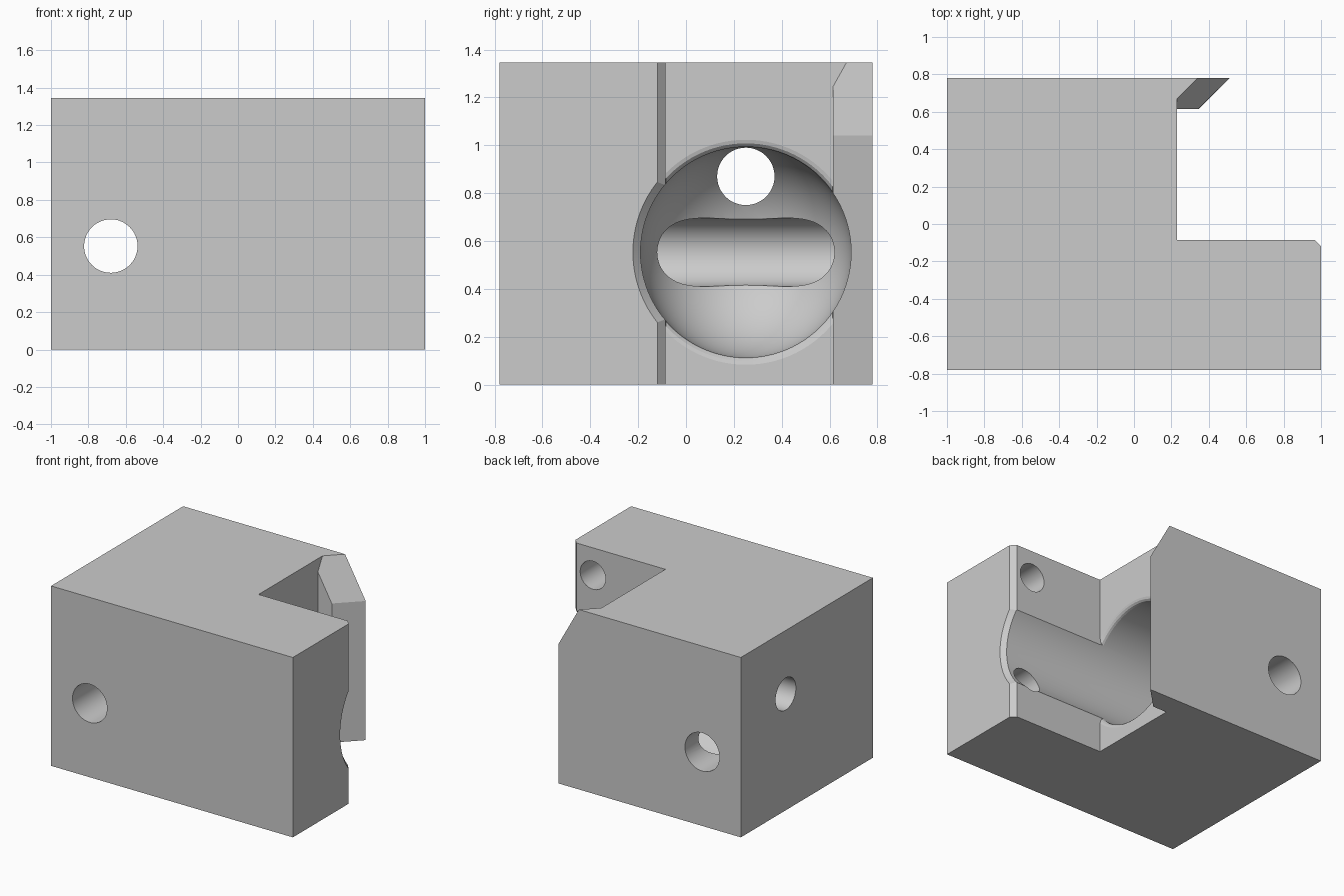
import bpy, bmesh, math
from mathutils import Vector

cube = bpy.data.objects.get("Cube")
if cube:
    bpy.data.objects.remove(cube, do_unlink=True)

H = 1.345                     # block height
HALF_Y = 0.78
NOTCH_X, NOTCH_Y = 0.23, -0.085
BORE_Y, BORE_Z, BORE_R = 0.25, 0.553, 0.44
TAU = 2 * math.pi


def finish(name, bm):
    bmesh.ops.remove_doubles(bm, verts=bm.verts, dist=1e-5)
    bmesh.ops.recalc_face_normals(bm, faces=bm.faces)
    mesh = bpy.data.meshes.new(name)
    bm.to_mesh(mesh)
    bm.free()
    ob = bpy.data.objects.new(name, mesh)
    bpy.context.collection.objects.link(ob)
    return ob


def prism(name, base, direction):
    bm = bmesh.new()
    face = bm.faces.new([bm.verts.new(p) for p in base])
    ext = bmesh.ops.extrude_face_region(bm, geom=[face])["geom"]
    moved = [v for v in ext if isinstance(v, bmesh.types.BMVert)]
    bmesh.ops.translate(bm, verts=moved, vec=direction)
    if not any(f is face for f in bm.faces if f.is_valid):
        bmesh.ops.holes_fill(bm, edges=[e for e in bm.edges if e.is_boundary])
    return finish(name, bm)


def revolve(name, profile, origin, axis, steps=96):
    """Spin (distance along axis, radius) points around an axis."""
    axis, origin = Vector(axis), Vector(origin)
    side = axis.orthogonal().normalized()
    bm = bmesh.new()
    vs = [bm.verts.new(origin + axis * a + side * r) for a, r in profile]
    es = [bm.edges.new(pair) for pair in zip(vs, vs[1:])]
    bmesh.ops.spin(bm, geom=vs + es, cent=origin, axis=axis, angle=TAU,
                   steps=steps, use_duplicate=False)
    return finish(name, bm)


def drill(name, start, axis, length, radius):
    return revolve(name, [(0, 0), (0, radius), (length, radius), (length, 0)],
                   start, axis, 48)


def clip(ob, point, normal):
    """Remove the part of a cutter lying on the normal's side."""
    bm = bmesh.new()
    bm.from_mesh(ob.data)
    bmesh.ops.bisect_plane(bm, geom=bm.verts[:] + bm.edges[:] + bm.faces[:],
                           plane_co=point, plane_no=normal, clear_outer=True)
    bmesh.ops.holes_fill(bm, edges=[e for e in bm.edges if e.is_boundary])
    bmesh.ops.recalc_face_normals(bm, faces=bm.faces)
    bm.to_mesh(ob.data)
    bm.free()


# Block with open notch, chamfered front arm and angled rear lip
plan = [(-1, -HALF_Y), (1, -HALF_Y), (1, -0.12), (0.965, NOTCH_Y),
        (NOTCH_X, NOTCH_Y), (NOTCH_X, 0.615), (0.345, 0.615),
        (0.51, HALF_Y), (-1, HALF_Y)]
block = prism("notched_block", [(x, y, 0) for x, y in plan], (0, 0, H))

cutters = []

# Slope on the top of the rear lip, running parallel to its angled wall
slope = 1.79


def lip_point(q, t):
    w = -0.44 + q
    return ((t + w) / 2, (t - w) / 2)


section = [(-0.056, H + 0.1), (0.3, H - 0.3 * slope), (0.3, H + 0.1)]
lip_cut = prism("lip_slope_cutter",
                [(*lip_point(q, 0.7), z) for q, z in section], (0.45, 0.45, 0))
clip(lip_cut, (NOTCH_X, 0, 0), (-1, 0, 0))
clip(lip_cut, (0, 0.6, 0), (0, -1, 0))
cutters.append(lip_cut)

# Main bore with a domed end and a chamfered mouth
dome = [(-0.3 - BORE_R * math.cos(i * math.pi / 40),
         BORE_R * math.sin(i * math.pi / 40)) for i in range(21)]
dome[0] = (-0.3 - BORE_R, 0)
cutters.append(revolve("bore_cutter",
                       dome + [(0.968, BORE_R), (1.05, BORE_R + 0.082), (1.05, 0)],
                       (0, BORE_Y, BORE_Z), (1, 0, 0)))

# Rounded bore edge on the notch wall
f = 0.03
flare = [(NOTCH_X - f + f * math.sin(a), BORE_R + f - f * math.cos(a))
         for a in (i * math.pi / 6 for i in range(4))]
flare_cut = revolve("bore_edge_cutter",
                    [(0.1, 0), (0.1, BORE_R - 0.01), (NOTCH_X - f, BORE_R - 0.01)]
                    + flare + [(0.27, BORE_R + f), (0.27, 0)],
                    (0, BORE_Y, BORE_Z), (1, 0, 0))
clip(flare_cut, (0, NOTCH_Y + 0.002, 0), (0, -1, 0))
clip(flare_cut, (0, 0.613, 0), (0, 1, 0))
cutters.append(flare_cut)

# Cross hole through front and back, and side hole into the bore
cutters.append(drill("cross_hole_cutter", (-0.68, -1, BORE_Z), (0, 1, 0), 2, 0.143))
cutters.append(drill("side_hole_cutter", (-1.2, BORE_Y, 0.87), (1, 0, 0), 1.2, 0.12))

# Two blind holes in the inner face of the front arm
for z in (1.14, 0.36):
    cutters.append(drill("arm_hole_cutter", (0.83, 0.05, z), (0, -1, 0), 0.55, 0.105))

# Cut, then discard the cutters
bpy.ops.object.select_all(action='DESELECT')
bpy.context.view_layer.objects.active = block
block.select_set(True)
for cutter in cutters:
    cutter.hide_render = True
    mod = block.modifiers.new(cutter.name, 'BOOLEAN')
    mod.operation = 'DIFFERENCE'
    mod.solver = 'EXACT'
    mod.object = cutter
    bpy.ops.object.modifier_apply(modifier=mod.name)
for cutter in cutters:
    bpy.data.objects.remove(cutter, do_unlink=True)

# Single grey material
grey = bpy.data.materials.new("light_grey")
grey.use_nodes = True
colour = (0.6, 0.6, 0.6, 1)
grey.diffuse_color = colour
grey.node_tree.nodes["Principled BSDF"].inputs["Base Color"].default_value = colour
block.data.materials.clear()
block.data.materials.append(grey)
for poly in block.data.polygons:
    poly.material_index = 0
bpy.ops.object.shade_smooth_by_angle(angle=math.radians(12))
